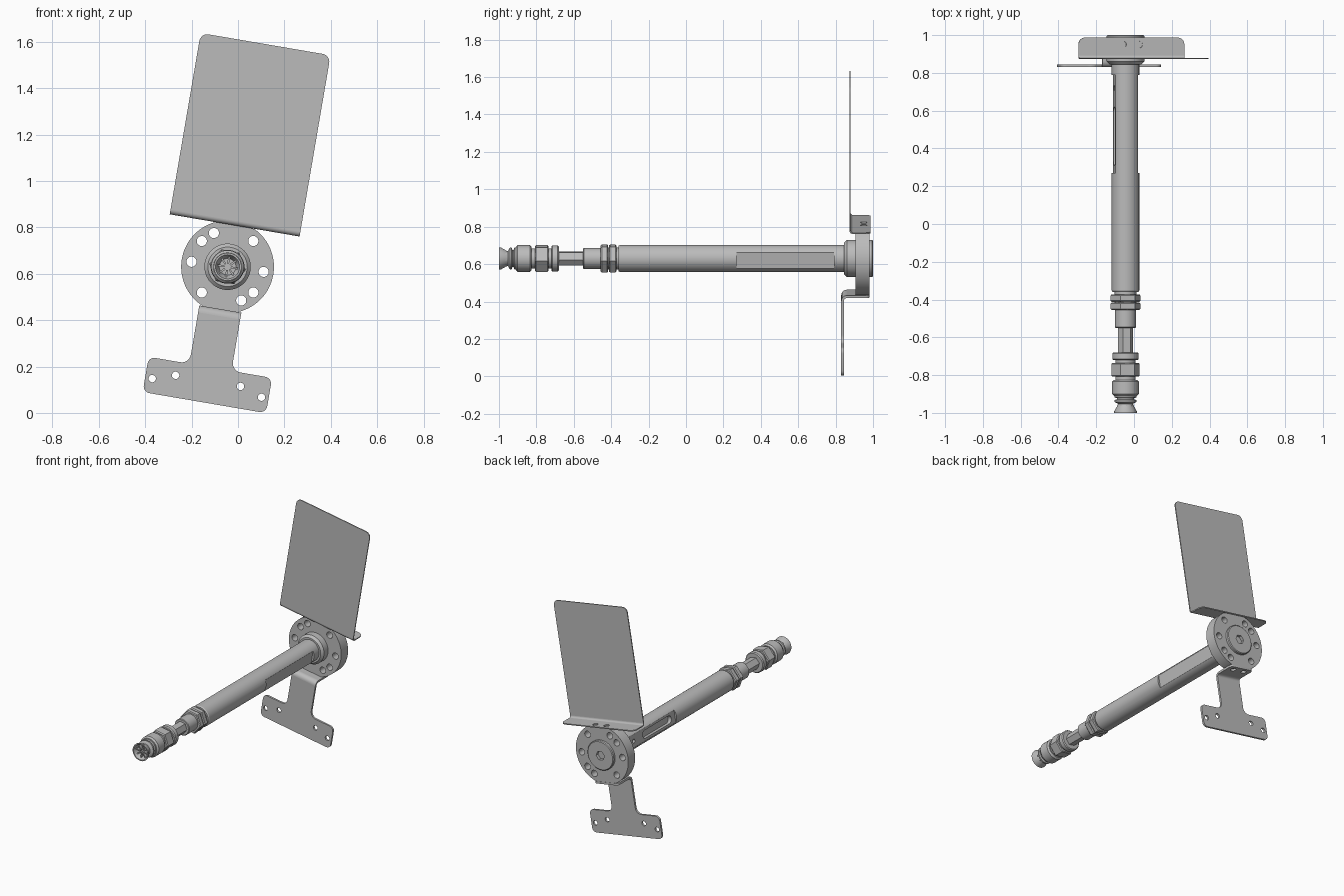
import bpy
import bmesh
from math import cos, sin, pi, tau, radians
from mathutils import Matrix, Vector

old = bpy.data.objects.get("Cube")
if old:
    bpy.data.objects.remove(old)

steel = bpy.data.materials.new("grey_steel")
steel.use_nodes = True
steel.diffuse_color = (0.5, 0.5, 0.5, 1)
steel.node_tree.nodes["Principled BSDF"].inputs["Base Color"].default_value = (0.5, 0.5, 0.5, 1)

# Everything is modelled around the shaft axis, then tilted into place
PLACE = Matrix.Translation((-0.045, 0, 0.63)) @ Matrix.Rotation(radians(9.7), 4, 'Y')
PLANES = {
    "front": lambda a, b, d: (a, d, b),
    "top": lambda a, b, d: (a, b, d),
    "side": lambda a, b, d: (d, a, b),
}
parts = []


def finish(name, bm):
    bmesh.ops.recalc_face_normals(bm, faces=bm.faces)
    mesh = bpy.data.meshes.new(name)
    bm.to_mesh(mesh)
    bm.free()
    mesh.materials.append(steel)
    ob = bpy.data.objects.new(name, mesh)
    bpy.context.collection.objects.link(ob)
    ob.matrix_world = PLACE
    parts.append(ob)
    return ob


def prism(name, outline, lo, hi, plane="front"):
    """Extrude a flat outline between two depths."""
    bm = bmesh.new()
    put = PLANES[plane]
    rings = [[bm.verts.new(put(p[0], p[1], d)) for p in outline] for d in (lo, hi)]
    bm.faces.new(rings[0])
    bm.faces.new(rings[1])
    n = len(outline)
    for i in range(n):
        j = (i + 1) % n
        bm.faces.new((rings[0][i], rings[0][j], rings[1][j], rings[1][i]))
    return finish(name, bm)


def lathe(name, profile, sides=48):
    """Turn (y, radius) points around the shaft axis; radius 0 closes an end."""
    bm = bmesh.new()
    rings = []
    for y, r in profile:
        count = sides if r else 1
        rings.append([bm.verts.new((r * cos(tau * i / sides), y, r * sin(tau * i / sides)))
                      for i in range(count)])
    for a, b in zip(rings, rings[1:]):
        for i in range(sides):
            j = (i + 1) % sides
            quad = [a[i % len(a)], a[j % len(a)], b[j % len(b)], b[i % len(b)]]
            bm.faces.new(list(dict.fromkeys(quad)))
    return finish(name, bm)


def rounded(corners, steps=6):
    """Outline from (x, y, fillet radius) corners."""
    out = []
    n = len(corners)
    for i, (x, y, r) in enumerate(corners):
        p = Vector((x, y, 0))
        if not r:
            out.append((x, y))
            continue
        d1 = (Vector((*corners[i - 1][:2], 0)) - p).normalized()
        d2 = (Vector((*corners[(i + 1) % n][:2], 0)) - p).normalized()
        half = d1.angle(d2) / 2
        centre = p + (d1 + d2).normalized() * (r / sin(half))
        reach = r * cos(half) / sin(half)
        s = (p + d1 * reach - centre).normalized()
        e = (p + d2 * reach - centre).normalized()
        for k in range(steps + 1):
            q = centre + s.slerp(e, k / steps) * r
            out.append((q.x, q.y))
    return out


def circle(x, y, r, n=20):
    return [(x + r * cos(tau * i / n), y + r * sin(tau * i / n)) for i in range(n)]


def cut(ob, cutters):
    """Subtract the cutters, bake the result and discard them."""
    for c in cutters:
        c.hide_render = True
        mod = ob.modifiers.new("cut", 'BOOLEAN')
        mod.operation, mod.solver, mod.object = 'DIFFERENCE', 'EXACT', c
    bpy.context.view_layer.update()
    graph = bpy.context.evaluated_depsgraph_get()
    ob.data = bpy.data.meshes.new_from_object(ob.evaluated_get(graph))
    ob.modifiers.clear()
    for c in cutters:
        parts.remove(c)
        bpy.data.objects.remove(c)


def drill(ob, holes, lo, hi, plane="front"):
    cut(ob, [prism("drill", circle(*h), lo, hi, plane) for h in holes])


def bend(name, half, y0, z0, t, r, up):
    """Quarter bend joining an upright sheet at y0 to a tab whose outer face is z0."""
    pts = []
    for radius, order in ((r, range(9)), (r - t, reversed(range(9)))):
        for k in order:
            a = pi / 2 * k / 8
            pts.append((y0 + r - radius * cos(a), z0 + up * (r - radius * sin(a))))
    return prism(name, pts, -half, half, "side")


# Flange: disc with two flats and a ring of bolt holes
disc = [(x, max(-0.185, min(0.181, z))) for x, z in circle(0, 0, 0.2, 96)]
flange = prism("flange", disc, 0.905, 0.98)
bolts = [45, 135, 225, 315, 112, 172, 292, 352]
drill(flange, [(0.157 * cos(radians(a + 9.7)), 0.157 * sin(radians(a + 9.7)), 0.022)
               for a in bolts], 0.85, 1.05)
hub = lathe("rear_hub", [(0.97, 0), (0.97, 0.1), (0.995, 0.1), (1.0, 0.095), (1.0, 0)])
cut(hub, [lathe("bore", [(0.98, 0), (0.98, 0.032), (1.05, 0.032), (1.05, 0)], 6)])
lathe("front_collar", [(0.845, 0), (0.845, 0.085), (0.86, 0.1), (0.905, 0.1), (0.905, 0)])

# Shaft tube with side flats, a long pocket and a small hole
tube = lathe("shaft_tube", [(-0.36, 0), (-0.36, 0.068), (-0.352, 0.073), (0.85, 0.073), (0.85, 0)])
flat = [(0.27, -0.1), (0.79, -0.1), (0.79, 0.1), (0.27, 0.1)]
slot = rounded([(0.31, -0.026, 0.024), (0.62, -0.026, 0.024),
                (0.62, 0.026, 0.024), (0.31, 0.026, 0.024)])
cut(tube, [prism("flat_cut", flat, 0.059, 0.1, "side"),
           prism("flat_cut", flat, -0.1, -0.06, "side"),
           prism("slot_cut", slot, -0.1, -0.035, "side"),
           prism("hole_cut", circle(0.72, 0, 0.013), -0.1, -0.035, "side")])


# Threaded end: lock nuts, reducer, hex neck and coupling
def nut(name, y0, y1, r):
    c = 0.006
    return lathe(name, [(y0, 0), (y0, r - c), (y0 + c, r), (y1 - c, r), (y1, r - c), (y1, 0)], 6)


def ring(name, y0, y1, r, c=0.006):
    return lathe(name, [(y0, 0), (y0, r - c), (y0 + c, r), (y1 - c, r), (y1, r - c), (y1, 0)])


nut("inner_lock_nut", -0.412, -0.372, 0.08)
nut("outer_lock_nut", -0.456, -0.416, 0.08)
ring("thread_core", -0.46, -0.35, 0.058)
ring("reducer", -0.55, -0.45, 0.056, 0.004)
nut("hex_neck", -0.69, -0.54, 0.041)
ring("coupling_ring", -0.72, -0.68, 0.07)
ring("coupling_core", -0.92, -0.7, 0.054)
nut("coupling_nut", -0.808, -0.735, 0.076)
ring("coupling_sleeve", -0.91, -0.825, 0.071, 0.01)
lathe("ribbed_neck", [(-0.9, 0), (-0.9, 0.058), (-0.918, 0.058), (-0.922, 0.046), (-0.928, 0.046),
                      (-0.932, 0.058), (-0.942, 0.058), (-0.952, 0.04), (-0.952, 0)])
lathe("flared_tip", [(-0.94, 0), (-0.94, 0.036), (-0.96, 0.042), (-0.992, 0.06), (-1.0, 0.06),
                     (-1.0, 0.052), (-0.965, 0.036), (-0.965, 0)])
for i in range(8):
    fin = prism("tip_finger", [(0.014, -0.004), (0.044, -0.004), (0.044, 0.004), (0.014, 0.004)],
                -0.985, -0.96)
    fin.matrix_world = PLACE @ Matrix.Rotation(tau * i / 8, 4, 'Y')

# Upper panel: thin sheet folded back over the flange
W, T, R = 0.284, 0.007, 0.02
prism("upper_panel", rounded([(-W, 0.181 + R, 0), (W, 0.181 + R, 0),
                              (W, 0.974, 0.035), (-W, 0.974, 0.035)]), 0.873, 0.873 + T)
bend("upper_panel_bend", W, 0.873, 0.181, T, R, 1)
tab = prism("upper_panel_tab", rounded([(-W, 0.873 + R, 0), (W, 0.873 + R, 0),
                                        (W, 0.987, 0.035), (-W, 0.987, 0.035)]),
            0.181, 0.181 + T, "top")
drill(tab, [(x, 0.95, 0.018) for x in (-0.045, 0.042)], 0.17, 0.2, "top")

# Lower bracket: T-shaped sheet folded under the flange
S, T, R = 0.092, 0.014, 0.03
half = [(S, -0.185 - R, 0), (S, -0.44, 0.04), (0.27, -0.44, 0.03), (0.27, -0.594, 0.03)]
bracket = prism("lower_bracket", rounded(half + [(-x, z, r) for x, z, r in reversed(half)]),
                0.83, 0.83 + T)
drill(bracket, [(s * x, z, 0.016) for s in (-1, 1) for x, z in ((0.239, -0.53), (0.142, -0.499))],
      0.8, 0.9)
bend("lower_bracket_bend", S, 0.83, -0.185, T, R, -1)
tab = prism("lower_bracket_tab", rounded([(-S, 0.83 + R, 0), (S, 0.83 + R, 0),
                                          (S, 0.982, 0.02), (-S, 0.982, 0.02)]),
            -0.185 - T, -0.185, "top")
drill(tab, [(x, 0.945, 0.018) for x in (-0.043, 0.043)], -0.22, -0.17, "top")

# Smooth the turned surfaces, keep the machined edges crisp
bpy.ops.object.select_all(action='DESELECT')
for ob in parts:
    ob.select_set(True)
bpy.context.view_layer.objects.active = parts[0]
bpy.ops.object.shade_smooth_by_angle(angle=radians(30))
